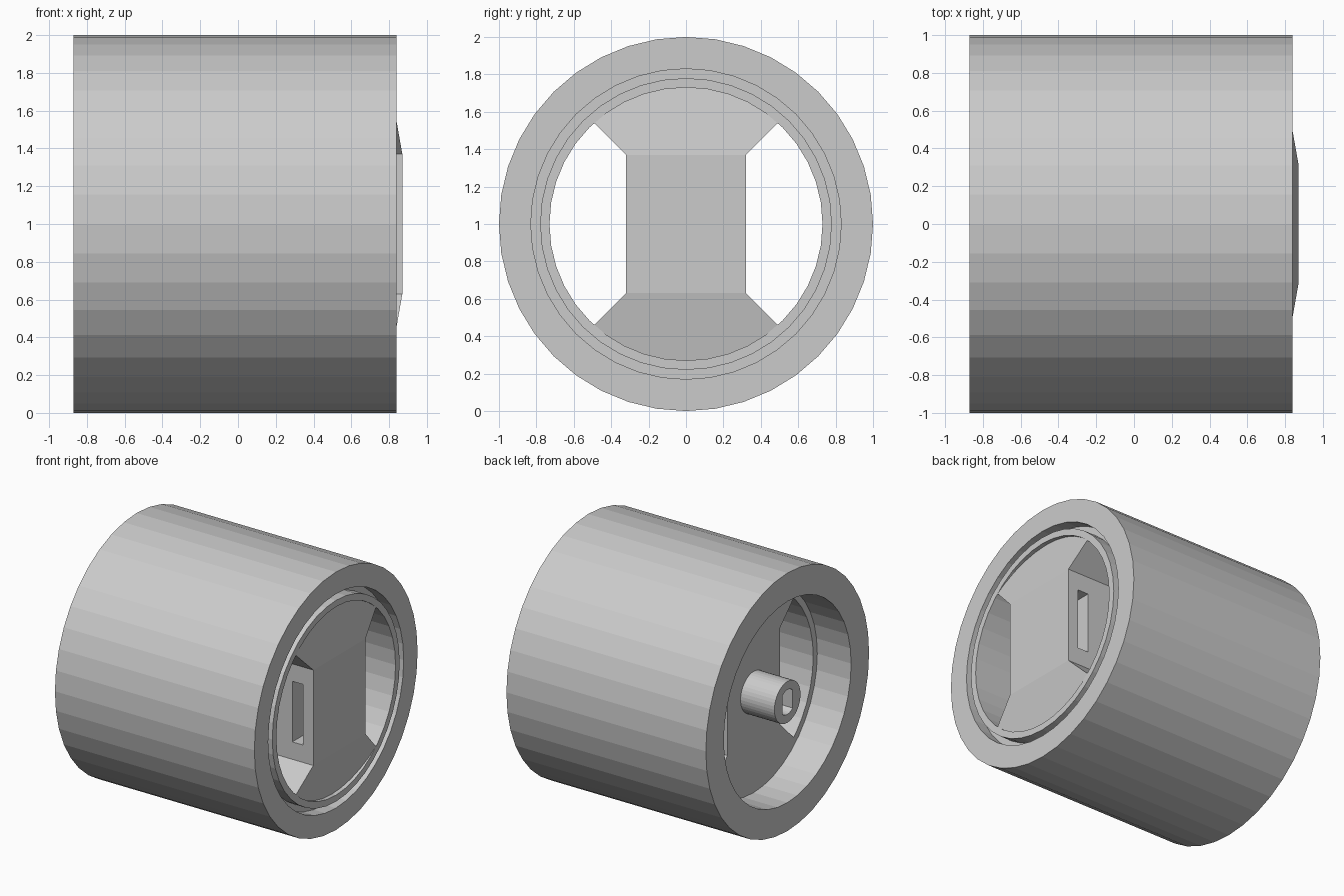
import bpy, bmesh
from math import sin, cos, tau, hypot, atan2, radians

if "Cube" in bpy.data.objects:
    bpy.data.objects.remove(bpy.data.objects["Cube"])

SIDES = 40
REAR, FRONT = -0.87, 0.84      # ends of the tube along x
WEB_REAR, WEB_FRONT = -0.58, 0.87

grey = bpy.data.materials.new("plain_grey")
grey.use_nodes = True
grey.diffuse_color = (0.6, 0.6, 0.6, 1)
grey.node_tree.nodes["Principled BSDF"].inputs["Base Color"].default_value = (0.6, 0.6, 0.6, 1)


def finish(name, bm):
    """Turn a bmesh into an object centred on the wheel axis."""
    bmesh.ops.recalc_face_normals(bm, faces=bm.faces)
    mesh = bpy.data.meshes.new(name)
    bm.to_mesh(mesh)
    bm.free()
    mesh.materials.append(grey)
    obj = bpy.data.objects.new(name, mesh)
    obj.location.z = 1
    bpy.context.collection.objects.link(obj)
    return obj


def lathe(name, profile):
    """Spin a closed (x, radius) profile around the x axis."""
    bm = bmesh.new()
    rings = []
    for i in range(SIDES):
        a = tau * i / SIDES
        rings.append([bm.verts.new((x, r * cos(a), r * sin(a))) for x, r in profile])
    n = len(profile)
    for i in range(SIDES):
        a, b = rings[i], rings[(i + 1) % SIDES]
        for j in range(n):
            k = (j + 1) % n
            bm.faces.new((a[j], a[k], b[k], b[j]))
    return finish(name, bm)


def prism(name, outline, x0, x1, caps=None, front_x=None):
    """Extrude a (y, z) outline along x; caps may split the ends into panels."""
    bm = bmesh.new()
    n = len(outline)
    caps = caps or [range(n)]
    rear = [bm.verts.new((x0, y, z)) for y, z in outline]
    front = [bm.verts.new((front_x(z) if front_x else x1, y, z)) for y, z in outline]
    for i in range(n):
        j = (i + 1) % n
        bm.faces.new((rear[i], rear[j], front[j], front[i]))
    for cap in caps:
        bm.faces.new([front[i] for i in cap])
        bm.faces.new([rear[i] for i in reversed(cap)])
    return finish(name, bm)


def cut(target, cutter):
    mod = target.modifiers.new("cut", 'BOOLEAN')
    mod.operation = 'DIFFERENCE'
    mod.solver = 'EXACT'
    mod.object = cutter
    cutter.hide_render = True
    bpy.context.view_layer.objects.active = target
    bpy.ops.object.modifier_apply(modifier=mod.name)


# Outer tube: rear counterbore, inner bore, front lip and the groove around it
lathe("outer_tube", [
    (REAR, 1.0), (FRONT, 1.0), (FRONT, 0.83), (FRONT - 0.1, 0.83),
    (FRONT - 0.1, 0.78), (FRONT, 0.78), (FRONT, 0.73),
    (WEB_REAR, 0.73), (WEB_REAR, 0.78), (REAR, 0.78)])

# Central web: hourglass section with flared ends sunk into the bore wall
corner = (0.505, 0.555)
rim = hypot(*corner)
start = atan2(corner[1], corner[0])
steps = 10
arc = [start + (tau / 2 - 2 * start) * i / steps for i in range(steps + 1)]
upper = [(0.32, 0.37)] + [(rim * cos(a), rim * sin(a)) for a in arc] + [(-0.32, 0.37)]
outline = upper + [(-y, -z) for y, z in upper]
n = len(upper)
web = prism("central_web", outline, WEB_REAR, WEB_FRONT,
            caps=[range(n), range(n, 2 * n), (0, n - 1, n, 2 * n - 1)],
            front_x=lambda z: WEB_FRONT - 0.176 * (abs(z) - 0.37))

# Axle hub at the rear
hub = prism("axle_hub", [(0.16 * cos(tau * i / SIDES), 0.16 * sin(tau * i / SIDES))
                         for i in range(SIDES)], REAR, WEB_REAR + 0.02)

# Slot through the sides of the web
slot = prism("slot_cutter", [(-0.5, -0.235), (0.5, -0.235), (0.5, 0.235), (-0.5, 0.235)],
             0.69, 0.78)
cut(web, slot)

# Axle hole with two flats
angles = [radians(a) for a in range(48, 133, 12)]
bow = [(0.095 * cos(a), 0.095 * sin(a)) for a in angles]
hole = prism("axle_hole_cutter", bow + [(-y, -z) for y, z in bow], REAR - 0.1, -0.2)
cut(hub, hole)
cut(web, hole)

for cutter in (slot, hole):
    bpy.data.objects.remove(cutter)
